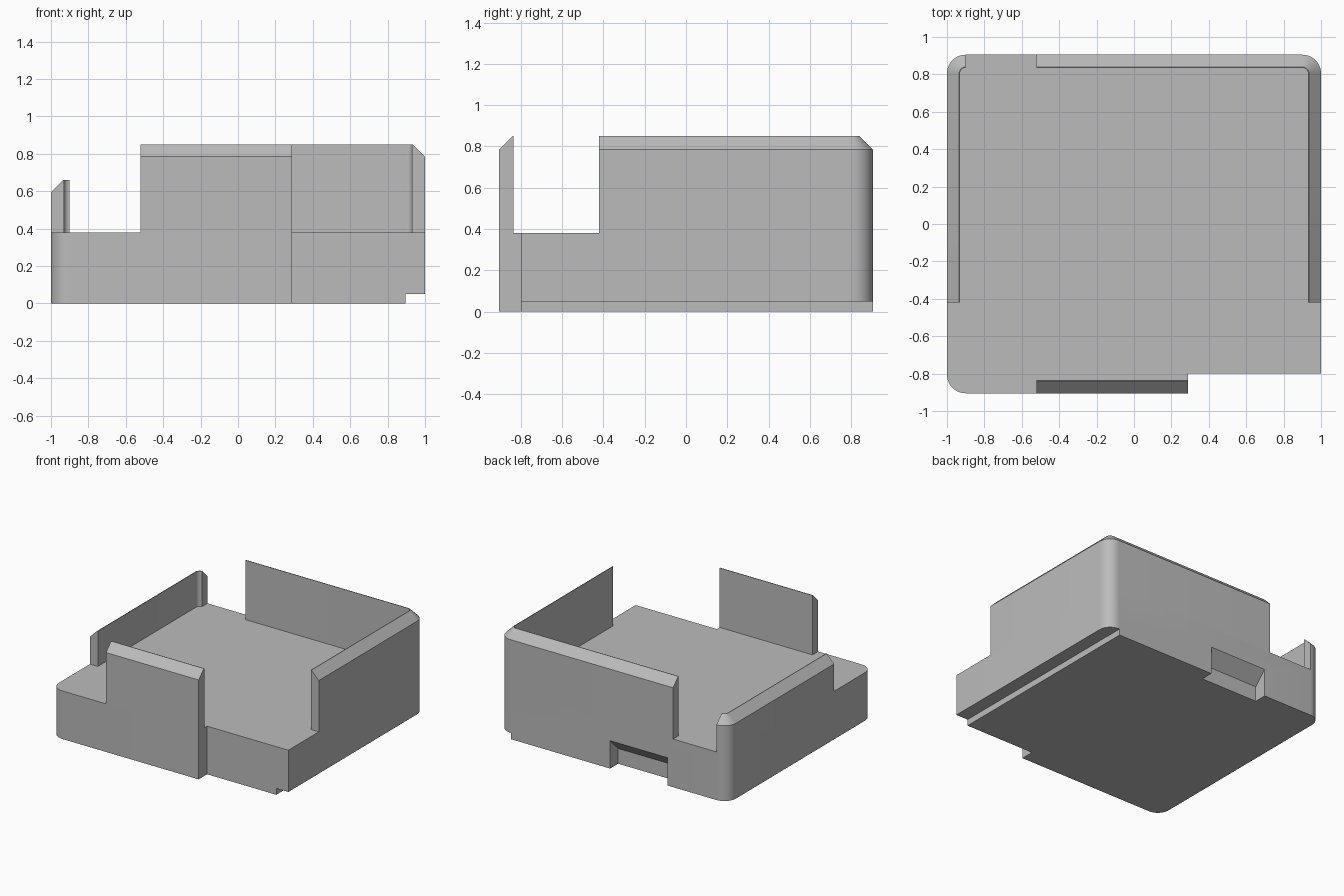
import bpy
import bmesh
from math import cos, sin, pi, radians
from mathutils import Vector

if "Cube" in bpy.data.objects:
    bpy.data.objects.remove(bpy.data.objects["Cube"], do_unlink=True)

HX, HY = 1.0, 0.905       # half width and half depth
R = 0.1                   # outer corner radius
FLOOR = 0.38              # height of the base
THICK, BEVEL = 0.07, 0.065
STEPS = 10

grey = bpy.data.materials.new("plain_grey")
grey.use_nodes = True
COLOUR = (0.5, 0.5, 0.5, 1)
grey.diffuse_color = COLOUR
grey.node_tree.nodes["Principled BSDF"].inputs["Base Color"].default_value = COLOUR


def finish(name, bm):
    bmesh.ops.recalc_face_normals(bm, faces=bm.faces)
    mesh = bpy.data.meshes.new(name)
    bm.to_mesh(mesh)
    bm.free()
    mesh.materials.append(grey)
    obj = bpy.data.objects.new(name, mesh)
    bpy.context.collection.objects.link(obj)
    return obj


def smooth(obj):
    bpy.ops.object.select_all(action="DESELECT")
    obj.select_set(True)
    bpy.context.view_layer.objects.active = obj
    bpy.ops.object.shade_smooth_by_angle(angle=radians(30))


def extrude(name, points, direction):
    """Solid made by pushing a flat outline along a direction."""
    bm = bmesh.new()
    face = bm.faces.new([bm.verts.new(p) for p in points])
    new = bmesh.ops.extrude_face_region(bm, geom=[face])["geom"]
    verts = [v for v in new if isinstance(v, bmesh.types.BMVert)]
    bmesh.ops.translate(bm, verts=verts, vec=direction)
    return finish(name, bm)


def corner(sx, sy, start):
    """Quarter turn of (point, outward normal) pairs around one corner."""
    centre = Vector((sx * (HX - R), sy * (HY - R)))
    angles = [start + pi / 2 * i / STEPS for i in range(STEPS + 1)]
    normals = [Vector((cos(a), sin(a))) for a in angles]
    return [(centre + n * R, n) for n in normals]


def wall(name, path, top):
    """Sweep the bevelled wall section along a plan path."""
    section = [(0, FLOOR), (0, top - BEVEL), (BEVEL, top), (THICK, top), (THICK, FLOOR)]
    bm = bmesh.new()
    rings = []
    for p, n in path:
        rings.append([bm.verts.new((*(Vector(p) - Vector(n) * d), z)) for d, z in section])
    for a, b in zip(rings, rings[1:]):
        for i in range(len(section)):
            j = (i + 1) % len(section)
            bm.faces.new((a[i], a[j], b[j], b[i]))
    bm.faces.new(rings[0])
    bm.faces.new(rings[-1])
    smooth(finish(name, bm))


def cut(target, cutter):
    mod = target.modifiers.new("cut", "BOOLEAN")
    mod.operation = "DIFFERENCE"
    mod.solver = "EXACT"
    mod.object = cutter
    bpy.context.view_layer.objects.active = target
    bpy.ops.object.modifier_apply(modifier=mod.name)
    bpy.data.objects.remove(cutter, do_unlink=True)


back_left = corner(1, 1, 0)
back_right = corner(-1, 1, pi / 2)
front_right = corner(-1, -1, pi)

# Base block with three rounded corners and a stepped-back front
rounded = [p for p, n in back_left + back_right + front_right]
outline = rounded + [(0.29, -HY), (0.29, -0.8), (HX, -0.8)]
base = extrude("base", [(x, y, 0) for x, y in outline], (0, 0, FLOOR))

# Rebate along the lower left edge
cut(base, extrude("rebate_cutter",
                  [(0.895, -1, -0.1), (1.1, -1, -0.1), (1.1, -1, 0.05), (0.895, -1, 0.05)],
                  (0, 2, 0)))

# Finger notch under the back edge, with a sloping ceiling
inner = HY - 0.1
cut(base, extrude("notch_cutter",
                  [(-0.47, inner, -0.1), (-0.47, inner, 0.12), (-0.47, HY, 0.22),
                   (-0.47, 1, 0.315), (-0.47, 1, -0.1)],
                  (0.5, 0, 0)))
smooth(base)

# Bevelled walls standing on the base
wall("left_and_back_wall",
     [((HX, -0.42), (1, 0))] + back_left + [((-0.52, HY), (0, 1))], 0.85)
wall("right_wall", back_right + [((-HX, -0.42), (-1, 0))], 0.66)
wall("front_wall", [((-0.52, -HY), (0, -1)), ((0.29, -HY), (0, -1))], 0.85)
